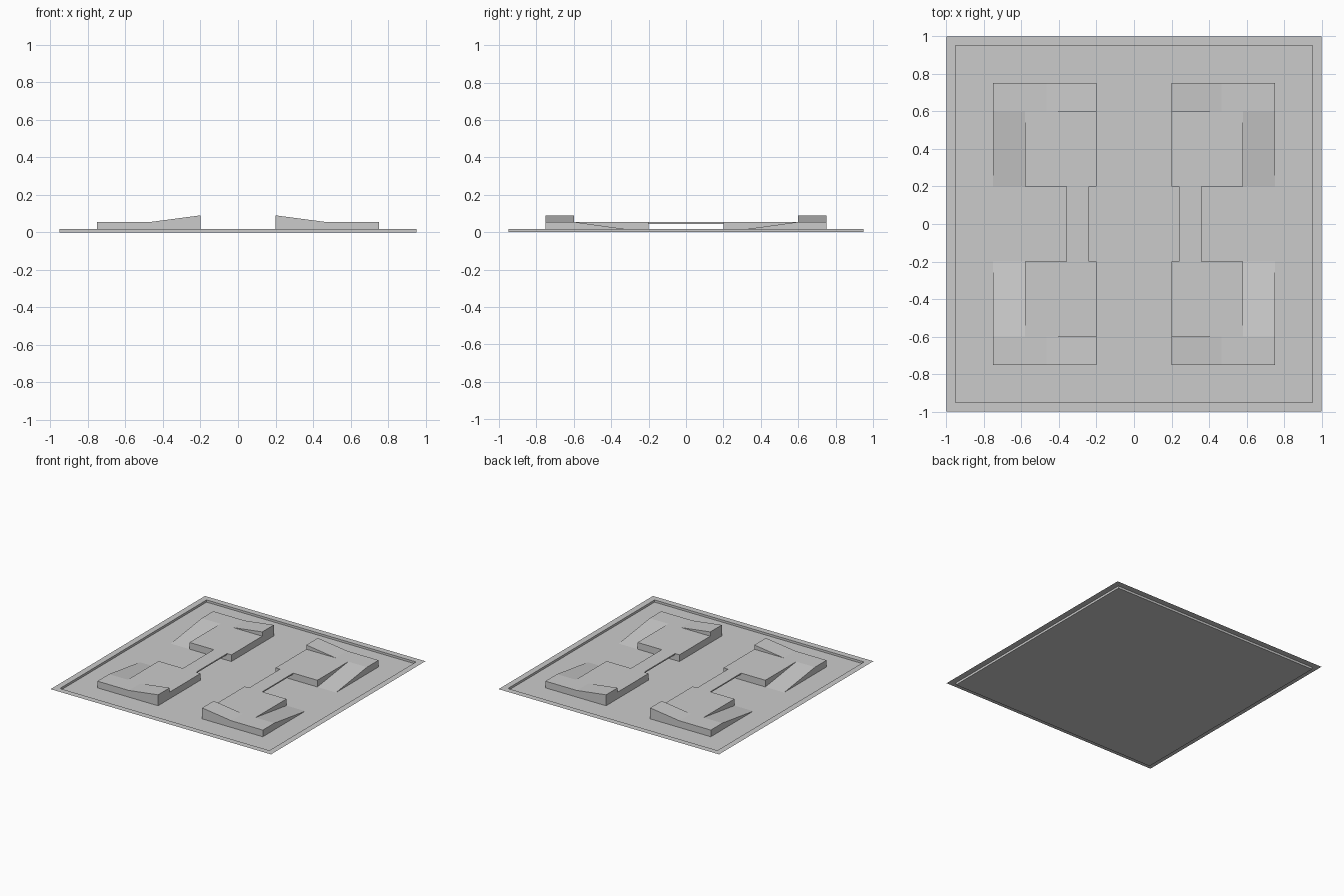
import bpy, bmesh
from mathutils import Vector

if "Cube" in bpy.data.objects:
    bpy.data.objects.remove(bpy.data.objects["Cube"])

RIM_Z, DECK, PEAK = 0.018, 0.055, 0.09


def finish(bm, name):
    me = bpy.data.meshes.new(name)
    bm.to_mesh(me)
    bm.free()
    ob = bpy.data.objects.new(name, me)
    bpy.context.collection.objects.link(ob)
    return ob


def prism(name, profile, axis, a, b, sx, sy):
    """Extrude a profile (u, z) from a to b along axis, mirrored by sx, sy."""
    bm = bmesh.new()

    def point(u, z, w):
        x, y = (w, u) if axis == 'X' else (u, w)
        return bm.verts.new((x * sx, y * sy, z))

    face = bm.faces.new([point(u, z, a) for u, z in profile])
    step = Vector(((b - a) * sx, 0, 0)) if axis == 'X' else Vector((0, (b - a) * sy, 0))
    ext = bmesh.ops.extrude_face_region(bm, geom=[face], use_keep_orig=True)
    bmesh.ops.translate(bm, vec=step,
                        verts=[g for g in ext['geom'] if isinstance(g, bmesh.types.BMVert)])
    bmesh.ops.recalc_face_normals(bm, faces=bm.faces)
    return finish(bm, name)


def box_profile(u0, u1, z0, z1):
    return [(u0, z0), (u1, z0), (u1, z1), (u0, z1)]


# Sunken tray: thin floor, short walls and a flat rim
bm = bmesh.new()
rings = []
for half, z in ((1.0, RIM_Z), (0.95, RIM_Z), (0.95, 0.0)):
    rings.append([bm.verts.new((x * half, y * half, z))
                  for x, y in ((-1, -1), (1, -1), (1, 1), (-1, 1))])
for outer, inner in zip(rings, rings[1:]):
    for i in range(4):
        j = (i + 1) % 4
        bm.faces.new((outer[i], outer[j], inner[j], inner[i]))
bm.faces.new(rings[-1])
finish(bm, "floor_tray")

for sx, side in ((-1, "left"), (1, "right")):
    for sy, end in ((-1, "front"), (1, "back")):
        tag = f"{end}_{side}"
        # Flat inner platform
        prism("platform_" + tag, box_profile(0.2, 0.58, 0, DECK), 'Y', 0.2, 0.6, sx, sy)
        # Outer ramp rising from the floor to a corner landing
        prism("lower_ramp_" + tag,
              [(0.2, 0), (0.75, 0), (0.75, DECK), (0.6, DECK)], 'X', 0.58, 0.75, sx, sy)
        # Second ramp rising from the landing toward the middle
        prism("upper_ramp_" + tag,
              [(0.2, 0), (0.58, 0), (0.58, DECK), (0.465, DECK), (0.2, PEAK)],
              'Y', 0.6, 0.75, sx, sy)
    # Thin bridge joining the two platforms
    prism("bridge_" + side, box_profile(0.24, 0.36, 0.045, DECK), 'Y', -0.2, 0.2, sx, 1)
